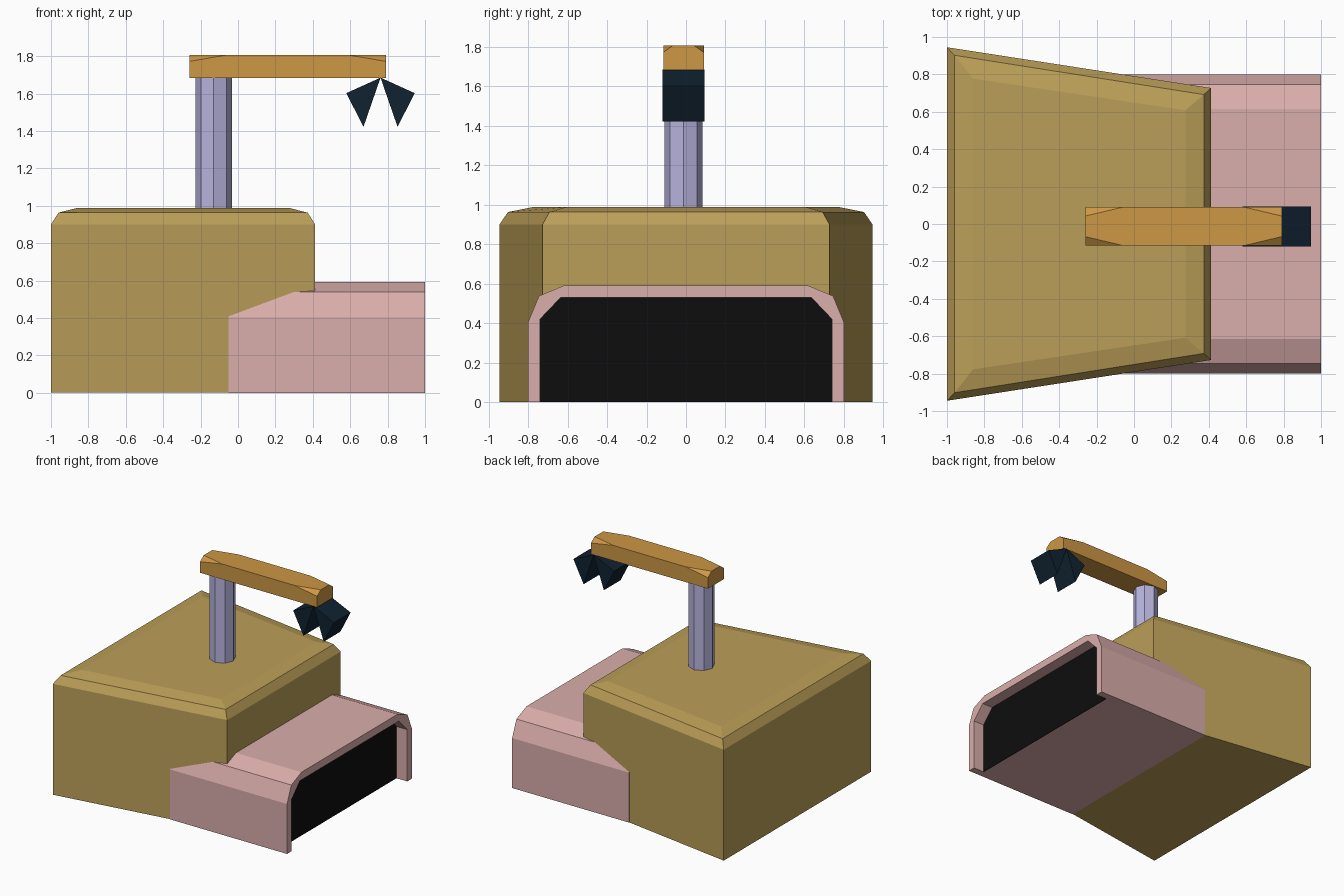
import bpy, bmesh, math
from mathutils import Vector

if "Cube" in bpy.data.objects:
    bpy.data.objects.remove(bpy.data.objects["Cube"])


def material(name, rgb):
    m = bpy.data.materials.new(name)
    m.diffuse_color = (*rgb, 1)
    m.use_nodes = True
    m.node_tree.nodes["Principled BSDF"].inputs["Base Color"].default_value = m.diffuse_color
    return m


tan = material("tan", (0.50, 0.345, 0.098))
pink = material("pink", (0.70, 0.42, 0.41))
lilac = material("lilac", (0.47, 0.45, 0.72))
orange = material("orange", (0.61, 0.31, 0.06))
navy = material("navy", (0.005, 0.016, 0.03))
black = material("black", (0.004, 0.004, 0.004))


def finish(name, bm, mat):
    bmesh.ops.recalc_face_normals(bm, faces=bm.faces)
    me = bpy.data.meshes.new(name)
    bm.to_mesh(me)
    bm.free()
    me.materials.append(mat)
    ob = bpy.data.objects.new(name, me)
    bpy.context.collection.objects.link(ob)
    return ob


def loft(name, rings, mat):
    """Join rings of equal length with quads and cap both ends."""
    bm = bmesh.new()
    loops = [[bm.verts.new(p) for p in r] for r in rings]
    n = len(loops[0])
    for a, b in zip(loops, loops[1:]):
        for i in range(n):
            j = (i + 1) % n
            bm.faces.new((a[i], a[j], b[j], b[i]))
    bm.faces.new(loops[0])
    bm.faces.new(loops[-1])
    return finish(name, bm, mat)


def mirrored(half):
    """Symmetric outline from its +y half, listed bottom to top."""
    return half + [(-y, z) for y, z in reversed(half)]


def along_x(name, profile, x0, x1, mat):
    return loft(name, [[(x, y, z) for y, z in profile] for x in (x0, x1)], mat)


# Tapered main body with two chamfer steps round the top
def body_ring(xl, xr, yl, yr, z):
    return [(xl, -yl, z), (xr, -yr, z), (xr, yr, z), (xl, yl, z)]


loft("main_body", [body_ring(-1, 0.412, 0.945, 0.727, 0.001),
                   body_ring(-1, 0.412, 0.945, 0.727, 0.9),
                   body_ring(-0.96, 0.373, 0.902, 0.692, 0.963),
                   body_ring(-0.86, 0.275, 0.777, 0.608, 0.988)], tan)

# Entrance hood, recessed at the open end
outer = mirrored([(0.8, 0), (0.8, 0.405), (0.745, 0.538), (0.615, 0.592)])
inner = [(0.74, 0.42), (0.635, 0.53)]
hood = along_x("entrance_hood", outer, -0.05, 1, pink)
cutter = along_x("recess_cutter", mirrored([(0.74, -0.2)] + inner), 0.9, 1.2, pink)
cutter.hide_render = True
cutter.hide_viewport = True
cut = hood.modifiers.new("recess", "BOOLEAN")
cut.operation = "DIFFERENCE"
cut.solver = "EXACT"
cut.object = cutter

# Dark panel at the back of the recess
along_x("dark_opening", mirrored([(0.74, 0)] + inner), 0.9, 0.904, black)

# Eight-sided post
CY = -0.0125
loft("post", [[(-0.13 + 0.097 * math.cos(k * math.pi / 4),
                CY + 0.097 * math.sin(k * math.pi / 4), z) for k in range(8)]
              for z in (0.985, 1.685)], lilac)

# Cross arm: a box with its four top corners sliced off
HX, HY, BOTTOM, TOP = 0.525, 0.1025, 1.682, 1.806
bm = bmesh.new()
bmesh.ops.create_cube(bm, size=1)
for v in bm.verts:
    v.co = (v.co.x * 2 * HX, v.co.y * 2 * HY, TOP if v.co.z > 0 else BOTTOM)
for sx in (-1, 1):
    for sy in (-1, 1):
        a = Vector((sx * 0.325, sy * HY, TOP))
        b = Vector((sx * HX, sy * 0.055, TOP))
        c = Vector((sx * HX, sy * HY, TOP - 0.034))
        n = (b - a).cross(c - a).normalized()
        if n.z < 0:
            n.negate()
        bmesh.ops.bisect_plane(bm, geom=bm.verts[:] + bm.edges[:] + bm.faces[:],
                               plane_co=a, plane_no=n, clear_outer=True)
        bmesh.ops.holes_fill(bm, edges=bm.edges[:], sides=0)
arm = finish("cross_arm", bm, orange)
arm.location = (0.265, CY, 0)

# Pair of hanging wedges meeting under the arm tip
for side, s in (("left", -1), ("right", 1)):
    tri = [(0.762, 1.685), (0.762 + s * 0.183, 1.602), (0.762 + s * 0.091, 1.422)]
    loft(side + "_hanging_wedge",
         [[(x, y, z) for x, z in tri] for y in (-0.12, 0.094)], navy)
